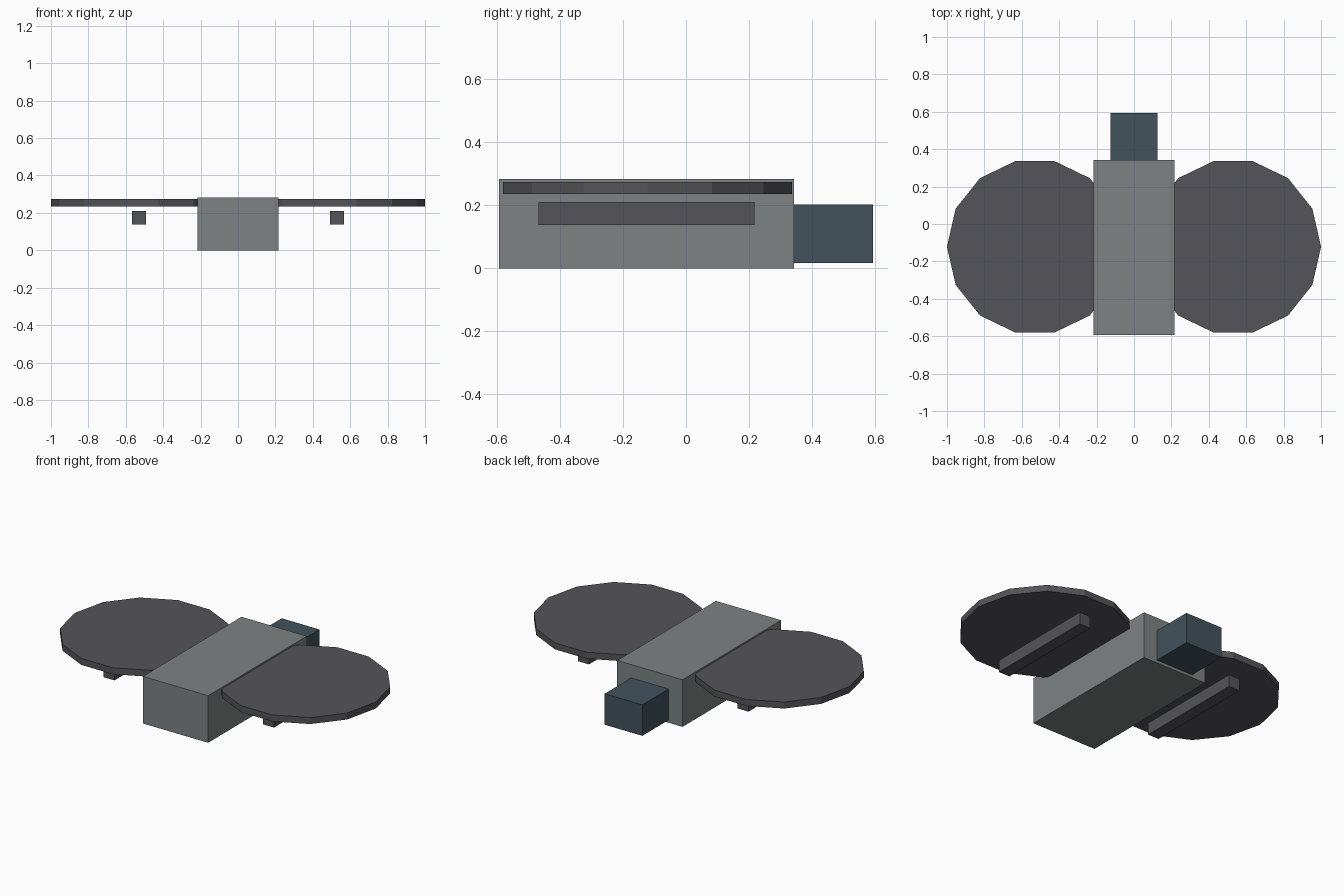
import bpy

if "Cube" in bpy.data.objects:
    bpy.data.objects.remove(bpy.data.objects["Cube"])


def material(name, rgb):
    m = bpy.data.materials.new(name)
    m.diffuse_color = (*rgb, 1)
    m.use_nodes = True
    m.node_tree.nodes["Principled BSDF"].inputs["Base Color"].default_value = m.diffuse_color
    return m


def finish(name, mat):
    ob = bpy.context.object
    ob.name = name
    ob.data.materials.append(mat)
    return ob


def box(name, lo, hi, mat):
    centre = [(a + b) / 2 for a, b in zip(lo, hi)]
    bpy.ops.mesh.primitive_cube_add(size=1, location=centre)
    ob = finish(name, mat)
    ob.scale = [b - a for a, b in zip(lo, hi)]
    return ob


hull_grey = material("hull_grey", (0.21, 0.225, 0.23))
dark_grey = material("dark_grey", (0.09, 0.088, 0.098))
slate = material("slate", (0.055, 0.085, 0.107))

# Central body and the smaller block at its back
box("body", (-0.217, -0.593, 0), (0.217, 0.343, 0.283), hull_grey)
box("rear_block", (-0.125, 0.343, 0.017), (0.125, 0.593, 0.203), slate)

# Fourteen-sided discs with a bar below each, on both sides
for side, label in ((-1, "left"), (1, "right")):
    x = side * 0.53
    bpy.ops.mesh.primitive_cylinder_add(
        vertices=14, radius=0.47, depth=0.039, location=(x, -0.122, 0.2545),
        rotation=(0, 0, 1.5707963))
    finish(label + "_disc", dark_grey)
    box(label + "_bar", (x - 0.037, -0.468, 0.137), (x + 0.037, 0.217, 0.21), dark_grey)
